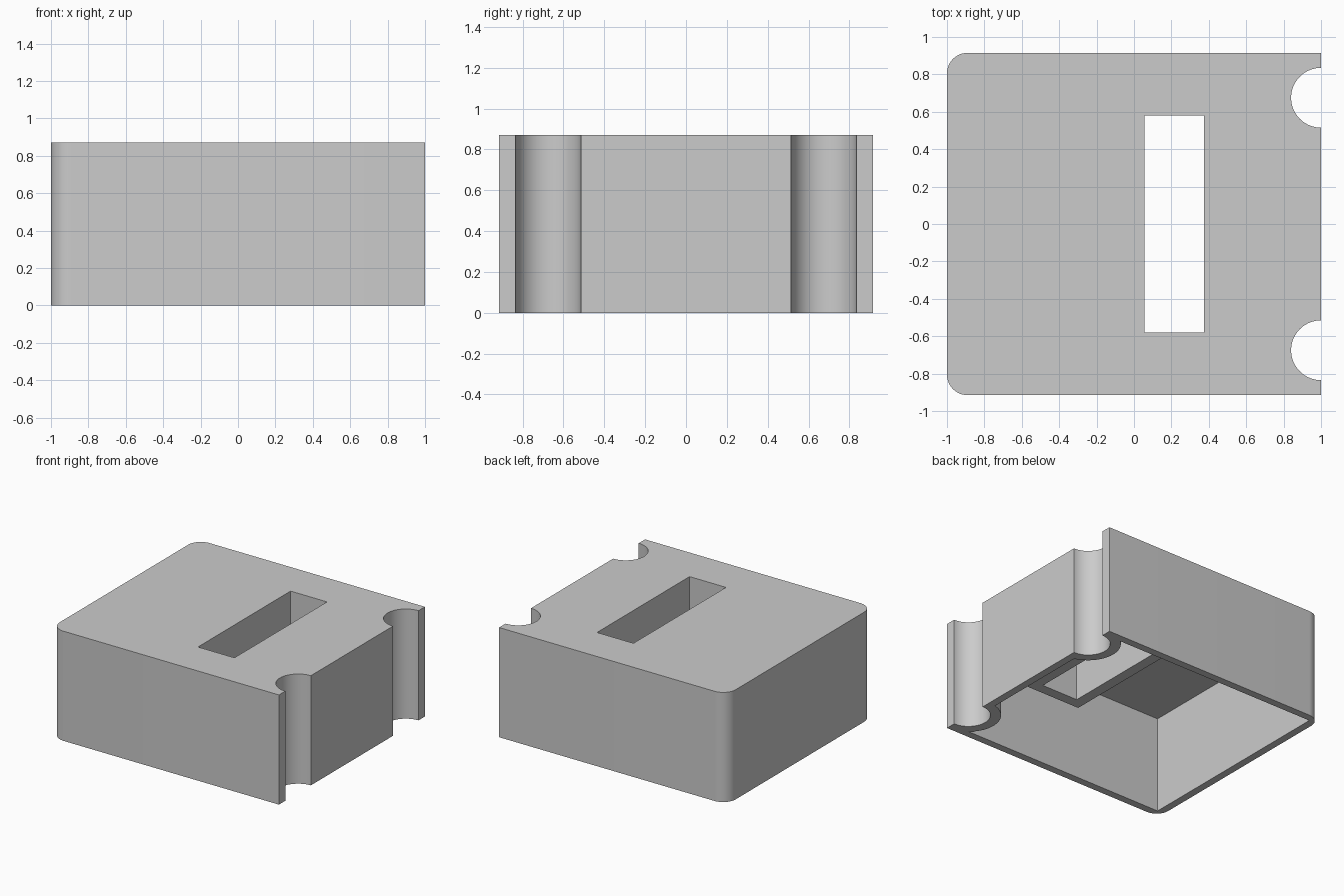
import bpy
import bmesh
import math

if "Cube" in bpy.data.objects:
    bpy.data.objects.remove(bpy.data.objects["Cube"])

HALF_X, HALF_Y, HEIGHT = 1.0, 0.915, 0.87
WALL, CEILING, CORNER = 0.06, 0.77, 0.11
NOTCH_Y, NOTCH_R, SLEEVE_R = 0.675, 0.16, 0.237
SLOT_X, SLOT_Y = (0.055, 0.375), (-0.58, 0.58)
COLLAR, COLLAR_BOTTOM = 0.085, 0.44

grey = bpy.data.materials.new("light grey")
grey.use_nodes = True
colour = (0.6, 0.6, 0.6, 1)
grey.diffuse_color = colour
grey.node_tree.nodes["Principled BSDF"].inputs["Base Color"].default_value = colour


def prism(name, outline, z0, z1):
    """Extrude a flat outline from z0 to z1."""
    bm = bmesh.new()
    base = bm.faces.new([bm.verts.new((x, y, z0)) for x, y in outline])
    top = bmesh.ops.extrude_face_region(bm, geom=[base])["geom"]
    bmesh.ops.translate(bm, vec=(0, 0, z1 - z0),
                        verts=[g for g in top if isinstance(g, bmesh.types.BMVert)])
    bmesh.ops.recalc_face_normals(bm, faces=bm.faces)
    mesh = bpy.data.meshes.new(name)
    bm.to_mesh(mesh)
    bm.free()
    mesh.materials.append(grey)
    obj = bpy.data.objects.new(name, mesh)
    bpy.context.collection.objects.link(obj)
    return obj


def box(name, xs, ys, z0, z1):
    (a, b), (c, d) = xs, ys
    return prism(name, [(a, c), (b, c), (b, d), (a, d)], z0, z1)


def arc(cx, cy, r, start, end, steps):
    angles = [math.radians(start + (end - start) * i / steps) for i in range(steps + 1)]
    return [(cx + r * math.cos(t), cy + r * math.sin(t)) for t in angles]


def cylinder(name, y, r, z0, z1):
    return prism(name, arc(HALF_X, y, r, 0, 360, 64)[:-1], z0, z1)


def cut(target, cutter):
    """Subtract the cutter, then discard it."""
    cutter.hide_render = True
    bpy.context.view_layer.objects.active = target
    mod = target.modifiers.new("cut", "BOOLEAN")
    mod.operation, mod.solver, mod.object = "DIFFERENCE", "EXACT", cutter
    bpy.ops.object.modifier_apply(modifier=mod.name)
    bpy.data.objects.remove(cutter)


# Outer block with two rounded vertical edges on the -x side
outline = [(HALF_X, -HALF_Y), (HALF_X, HALF_Y)]
outline += arc(-HALF_X + CORNER, HALF_Y - CORNER, CORNER, 90, 180, 12)
outline += arc(-HALF_X + CORNER, -HALF_Y + CORNER, CORNER, 180, 270, 12)
housing = prism("housing", outline, 0, HEIGHT)

# Inner cavity, leaving sleeves round the notches and a collar round the slot
inner_x, inner_y = HALF_X - WALL, HALF_Y - WALL
cavity = box("cavity", (-inner_x, inner_x), (-inner_y, inner_y), -0.2, CEILING)
for side in (-1, 1):
    cut(cavity, cylinder("notch_sleeve", side * NOTCH_Y, SLEEVE_R, -0.5, 1.5))
cut(cavity, box("slot_collar", (SLOT_X[0] - COLLAR, SLOT_X[1] + COLLAR),
                (SLOT_Y[0] - COLLAR, SLOT_Y[1] + COLLAR), COLLAR_BOTTOM, 1.5))
cut(housing, cavity)

# Through openings: the two edge notches and the slot
for side in (-1, 1):
    cut(housing, cylinder("notch", side * NOTCH_Y, NOTCH_R, -0.5, 1.5))
cut(housing, box("slot", SLOT_X, SLOT_Y, -0.5, 1.5))

# Smooth curved walls, sharp edges elsewhere
bpy.ops.object.select_all(action="DESELECT")
housing.select_set(True)
bpy.context.view_layer.objects.active = housing
bpy.ops.object.shade_smooth_by_angle(angle=math.radians(30))
